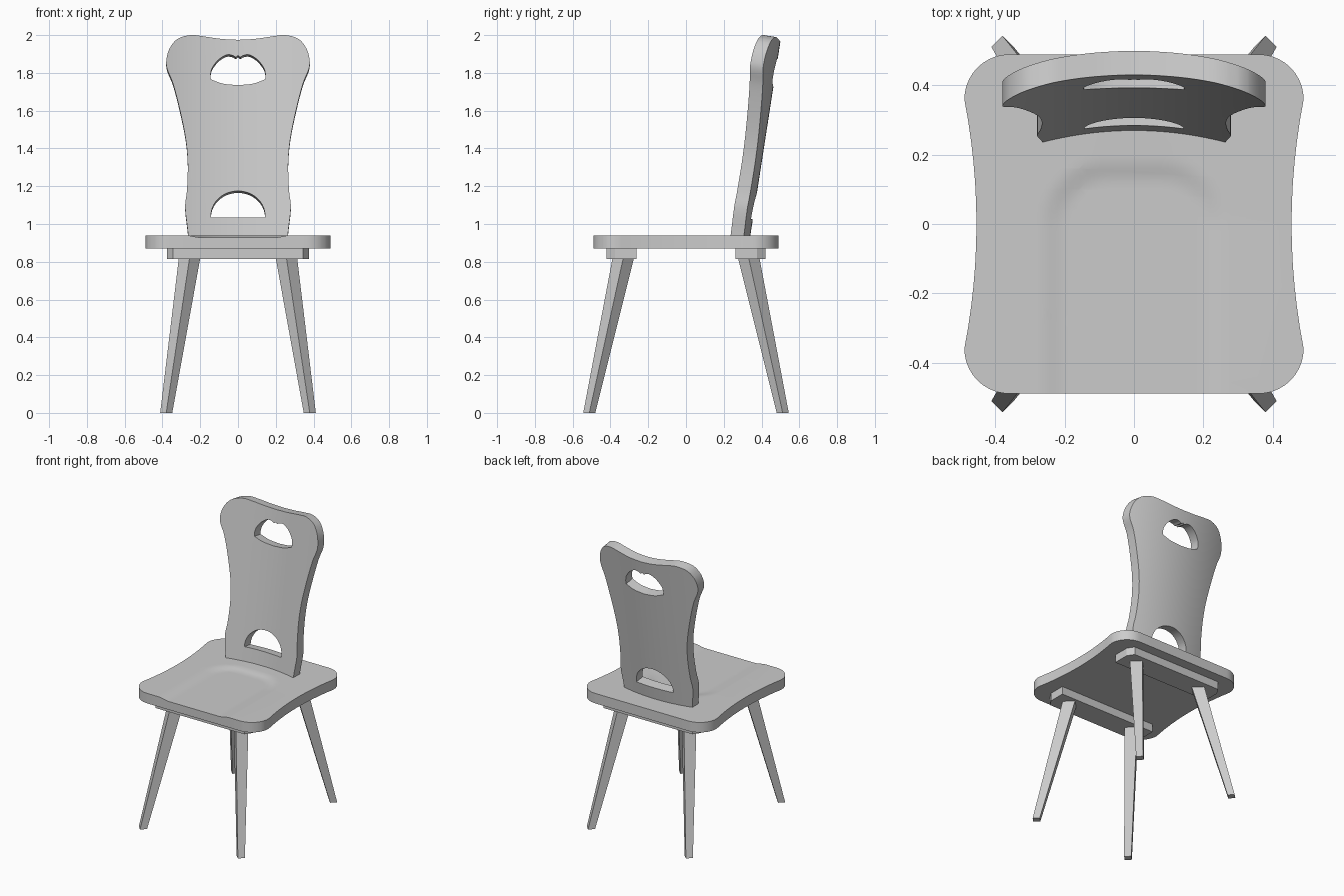
import bpy, bmesh, math
from mathutils import Vector

cube = bpy.data.objects.get("Cube")
if cube:
    bpy.data.objects.remove(cube, do_unlink=True)

grey = bpy.data.materials.new("plain grey")
grey.use_nodes = True
grey.diffuse_color = (0.6, 0.6, 0.6, 1)
grey.node_tree.nodes["Principled BSDF"].inputs["Base Color"].default_value = (0.6, 0.6, 0.6, 1)


def finish(name, bm, smooth=True):
    bmesh.ops.recalc_face_normals(bm, faces=bm.faces)
    mesh = bpy.data.meshes.new(name)
    bm.to_mesh(mesh)
    bm.free()
    mesh.materials.append(grey)
    obj = bpy.data.objects.new(name, mesh)
    bpy.context.collection.objects.link(obj)
    if smooth:
        bpy.ops.object.select_all(action='DESELECT')
        obj.select_set(True)
        bpy.context.view_layer.objects.active = obj
        bpy.ops.object.shade_smooth_by_angle(angle=math.radians(30))
    return obj


def spline(pts, steps=4):
    """Smooth open curve through the points."""
    pts = [Vector(p) for p in pts]
    ext = [2 * pts[0] - pts[1]] + pts + [2 * pts[-1] - pts[-2]]
    out = []
    for a, b, c, d in zip(ext, ext[1:], ext[2:], ext[3:]):
        for i in range(steps):
            t = i / steps
            out.append(0.5 * (2 * b + (c - a) * t + (2 * a - 5 * b + 4 * c - d) * t * t
                              + (3 * b - a - 3 * c + d) * t ** 3))
    return out + [pts[-1]]


def mirrored(half):
    """Close a half outline that starts and ends near the x = 0 line."""
    return half + [Vector((-p.x, p.y)) for p in reversed(half) if p.x > 1e-4]


def filled(loops):
    """Flat sheet bounded by the first loop, with the others as holes."""
    bm = bmesh.new()
    for loop in loops:
        vs = [bm.verts.new((p[0], p[1], 0)) for p in loop]
        for a, b in zip(vs, vs[1:] + vs[:1]):
            bm.edges.new((a, b))
    bmesh.ops.triangle_fill(bm, edges=bm.edges[:], use_beauty=True)
    return bm


def slice_sheet(bm, axis, start, stop, step):
    normal = Vector((0, 0, 0))
    normal[axis] = 1
    for i in range(round((stop - start) / step) + 1):
        bmesh.ops.bisect_plane(bm, geom=bm.verts[:] + bm.edges[:] + bm.faces[:], dist=1e-5,
                               plane_co=normal * (start + i * step), plane_no=normal)


def thicken(bm, offset):
    """Extrude the sheet and return the new vertices."""
    res = bmesh.ops.extrude_face_region(bm, geom=bm.faces[:], use_keep_orig=True)
    new = [g for g in res["geom"] if isinstance(g, bmesh.types.BMVert)]
    for v in new:
        v.co += offset
    return new


# Seat: waisted sides, rounded corners, shallow hollow open to the front
side = [Vector((0.455 + 0.035 * (y / 0.36) ** 2, y)) for y in [i * 0.06 for i in range(-6, 7)]]
corner = [Vector((0.36 + 0.13 * math.cos(a), 0.36 + 0.13 * math.sin(a)))
          for a in [math.pi / 2 * i / 10 for i in range(1, 11)]]
half = [Vector((p.x, -p.y)) for p in reversed(corner)] + side + corner
bm = filled([mirrored(half)])
slice_sheet(bm, 0, -0.28, 0.28, 0.02)
slice_sheet(bm, 1, -0.48, 0.2, 0.02)
bottom = set(thicken(bm, Vector((0, 0, -0.07))))
for v in bm.verts:
    x, y = v.co.x, v.co.y
    v.co.z += 0.94
    if v not in bottom:
        r = 0.2
        qx, qy = abs(x) - (0.275 - r), y - (0.195 - r)
        dist = math.hypot(max(qx, 0), max(qy, 0)) + min(max(qx, qy), 0) - r
        t = min(max(-dist / 0.08, 0), 1)
        v.co.z -= 0.012 * t * t * (3 - 2 * t)
finish("seat", bm)

# Backrest: shaped board with two cut-outs, curved in plan and leaning back
edge = [(0.262, 0.92), (0.268, 0.98), (0.28, 1.09), (0.27, 1.18), (0.266, 1.32), (0.277, 1.45),
        (0.307, 1.6), (0.343, 1.74), (0.375, 1.82), (0.379, 1.87), (0.362, 1.93),
        (0.32, 1.98), (0.25, 2.0), (0.18, 1.993), (0.09, 1.98), (0, 1.975)]
outline = mirrored(spline(edge))
grip = mirrored(spline([(0, 1.735), (0.08, 1.743), (0.144, 1.766)])
                + spline([(0.146, 1.79), (0.137, 1.825), (0.105, 1.868), (0.062, 1.895),
                          (0.03, 1.893), (0.012, 1.884), (0, 1.892)]))
arch = mirrored([Vector((0, 1.035)), Vector((0.143, 1.035))]
                + [Vector((0.143 * math.cos(a), 1.045 + 0.13 * math.sin(a)))
                   for a in [math.pi / 2 * i / 14 for i in range(15)]])
bm = filled([outline, grip, arch])
slice_sheet(bm, 0, -0.36, 0.36, 0.03)
lean = 0.155
for v in bm.verts:
    x, z = v.co.x, v.co.y
    v.co = (x, 0.27 + lean * (z - 0.94) - x * x / 2.06, z)
thicken(bm, Vector((0, 1, -lean)).normalized() * 0.07)
finish("backrest", bm)

# Battens under the seat, with the outer corners cut off
for name, s in (("front_batten", -1), ("back_batten", 1)):
    shape = [(-0.375, 0.262), (0.375, 0.262), (0.375, 0.375), (0.345, 0.42),
             (-0.345, 0.42), (-0.375, 0.375)]
    bm = filled([[(x, y * s) for x, y in shape]])
    thicken(bm, Vector((0, 0, 0.057)))
    bmesh.ops.translate(bm, verts=bm.verts, vec=(0, 0, 0.815))
    finish(name, bm, smooth=False)

# Splayed legs: square, set diagonally, tapering to the floor
for fb, sy in (("front", -1), ("back", 1)):
    for lr, sx in (("left", 1), ("right", -1)):
        bm = bmesh.new()
        rings = []
        for cx, cy, r, z in ((0.38, 0.512, 0.032, 0), (0.255, 0.33, 0.057, 0.83)):
            rings.append([bm.verts.new((sx * cx + r * dx, sy * cy + r * dy, z))
                          for dx, dy in ((1, 0), (0, 1), (-1, 0), (0, -1))])
        low, top = rings
        bm.faces.new(low)
        bm.faces.new(top)
        for i in range(4):
            j = (i + 1) % 4
            bm.faces.new((low[i], low[j], top[j], top[i]))
        finish(f"{fb}_{lr}_leg", bm, smooth=False)
